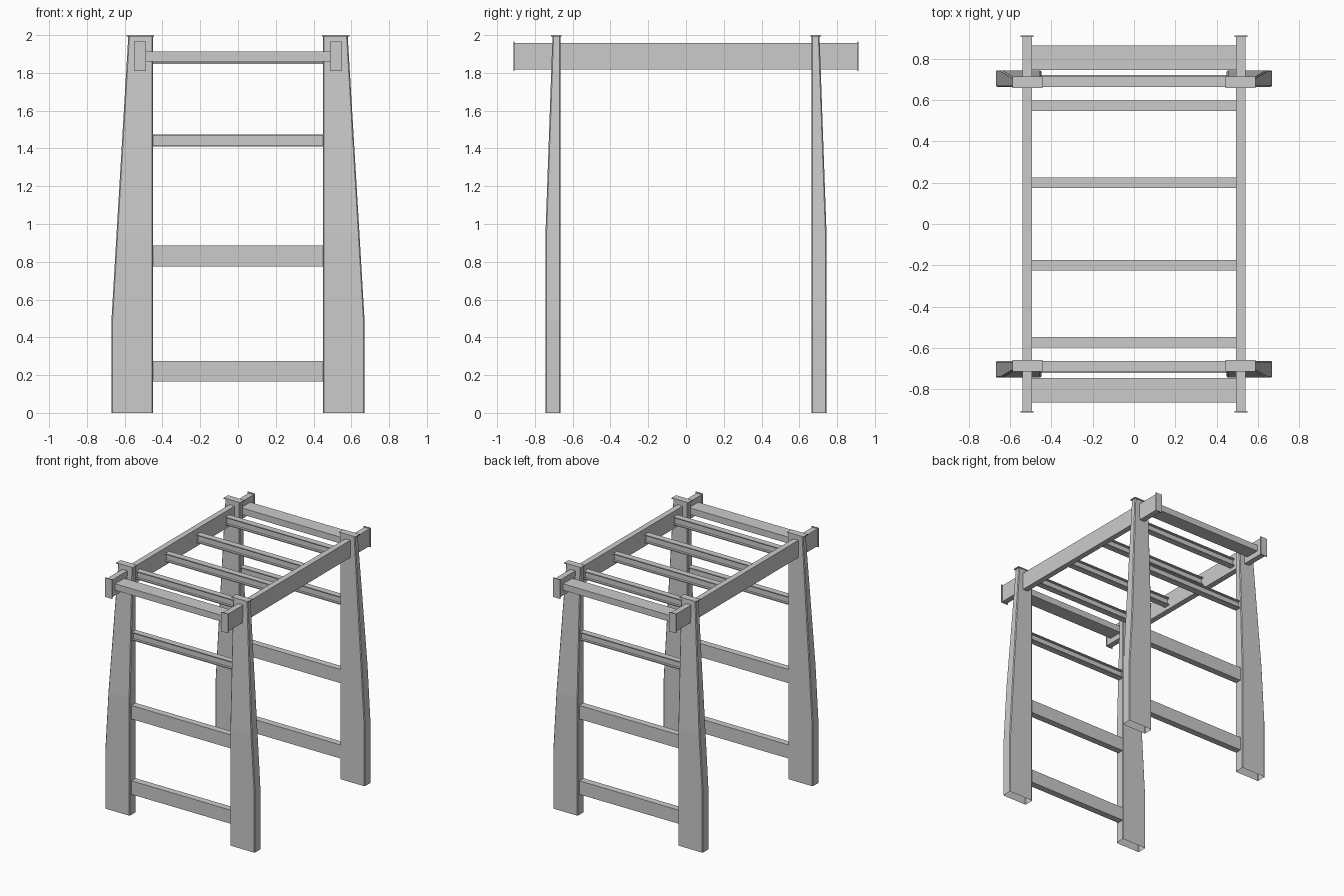
import bpy, bmesh

if "Cube" in bpy.data.objects:
    bpy.data.objects.remove(bpy.data.objects["Cube"])


def make_object(name, bm):
    bmesh.ops.recalc_face_normals(bm, faces=bm.faces[:])
    mesh = bpy.data.meshes.new(name)
    bm.to_mesh(mesh)
    bm.free()
    obj = bpy.data.objects.new(name, mesh)
    bpy.context.collection.objects.link(obj)
    return obj


def box(name, x, y, z):
    bm = bmesh.new()
    bmesh.ops.create_cube(bm, size=1)
    for v in bm.verts:
        v.co = [sum(r) / 2 + c * (r[1] - r[0]) for r, c in zip((x, y, z), v.co)]
    return make_object(name, bm)


def extrude_x(name, profile, half, y, z):
    """Extrude a closed y-z profile along x from -half to half."""
    bm = bmesh.new()
    face = bm.faces.new([bm.verts.new((-half, y + p, z + q)) for p, q in profile])
    new = bmesh.ops.extrude_face_region(bm, geom=[face])["geom"]
    verts = [g for g in new if isinstance(g, bmesh.types.BMVert)]
    bmesh.ops.translate(bm, verts=verts, vec=(2 * half, 0, 0))
    return make_object(name, bm)


def span(s, a, b):
    return tuple(sorted((s * a, s * b)))


# I-beam section for the slim rungs
W, H, T, F = 0.025, 0.0325, 0.006, 0.008
right = [(W, -H), (W, -H + F), (T, -H + F), (T, H - F), (W, H - F), (W, H)]
I_BEAM = right + [(-p, -q) for p, q in right]

# Tapered hollow legs, open at the bottom: (z, outer x, outer y)
LEG = [(0, 0.67, 0.744), (0.49, 0.67, 0.744), (0.95, 0.643, 0.744), (1.992, 0.581, 0.707)]
B = 0.006  # softened vertical corners


def leg(sx, sy):
    bm = bmesh.new()
    rings = []
    for z, xo, yo in LEG:
        xi, yi = 0.449, 0.664
        pts = [(xi + B, yi), (xo - B, yi), (xo, yi + B), (xo, yo - B),
               (xo - B, yo), (xi + B, yo), (xi, yo - B), (xi, yi + B)]
        rings.append([bm.verts.new((sx * x, sy * y, z)) for x, y in pts])
    for a, b in zip(rings, rings[1:]):
        for i in range(8):
            j = (i + 1) % 8
            bm.faces.new((a[i], a[j], b[j], b[i]))
    bm.faces.new(rings[-1])
    make_object("leg", bm)
    box("leg_cap", span(sx, 0.444, 0.59), span(sy, 0.659, 0.715), (1.992, 2.0))


for sx in (-1, 1):
    for sy in (-1, 1):
        leg(sx, sy)
        # Plate on each end of the top beam
        box("beam_end_plate", span(sx, 0.488, 0.55), span(sy, 0.907, 0.914), (1.81, 1.965))
    box("top_beam", span(sx, 0.495, 0.541), (-0.908, 0.908), (1.817, 1.957))

for sy in (-1, 1):
    # Ladder steps between the legs
    for z in (0.165, 0.775):
        box("ladder_step", (-0.455, 0.455), span(sy, 0.668, 0.722), (z, z + 0.11))
    extrude_x("ladder_rung", I_BEAM, 0.455, sy * 0.69, 1.4425)
    # Wide bar outside the legs
    box("end_bar", (-0.5, 0.5), span(sy, 0.747, 0.865), (1.86, 1.912))
    # Overhead rungs
    for y in (0.2, 0.573):
        extrude_x("overhead_rung", I_BEAM, 0.5, sy * y, 1.88)
